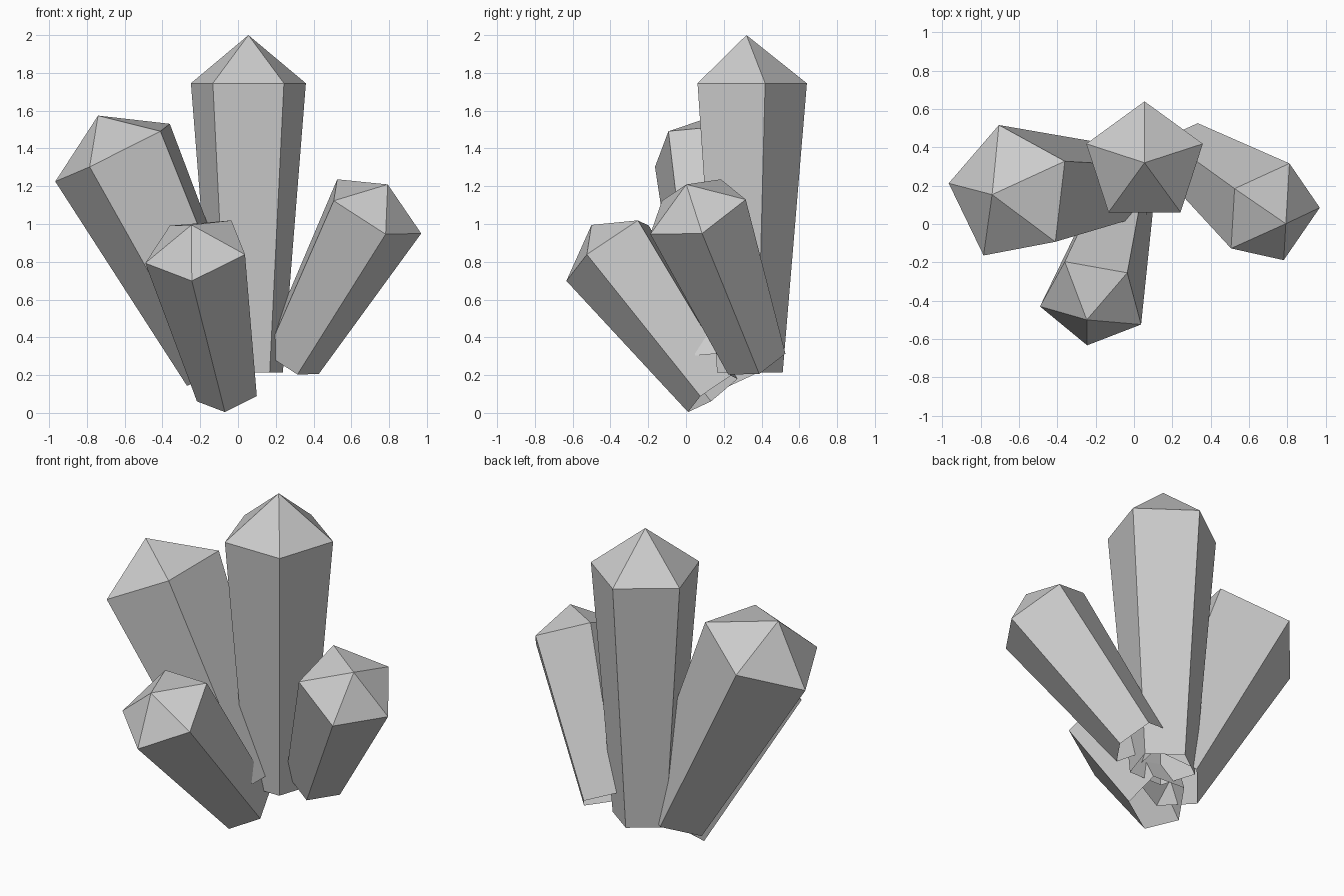
import bpy, bmesh, math
from mathutils import Vector

if "Cube" in bpy.data.objects:
    bpy.data.objects.remove(bpy.data.objects["Cube"])

TAPER = 0.6    # base radius relative to shoulder radius
TIP = 1 / 6    # tip height relative to shaft length


def crystal(name, base, shoulder, radius, corner):
    """Five-sided tapered shaft, open at the buried end, with a pointed cap.
    corner: one corner of the shoulder, which sets the twist."""
    base, shoulder = Vector(base), Vector(shoulder)
    shaft = shoulder - base
    n = shaft.normalized()
    u = Vector(corner) - shoulder
    u = (u - n * u.dot(n)).normalized()
    v = n.cross(u)

    bm = bmesh.new()

    def ring(center, r):
        return [bm.verts.new(center + r * (u * math.cos(a) + v * math.sin(a)))
                for a in (i * math.tau / 5 for i in range(5))]

    low = ring(base, radius * TAPER)
    high = ring(shoulder, radius)
    tip = bm.verts.new(shoulder + shaft * TIP)
    for i in range(5):
        j = (i + 1) % 5
        bm.faces.new((low[i], low[j], high[j], high[i]))
        bm.faces.new((high[i], high[j], tip))

    mesh = bpy.data.meshes.new(name)
    bm.to_mesh(mesh)
    bm.free()
    bpy.context.collection.objects.link(bpy.data.objects.new(name, mesh))


# Tall upright crystal at the back
crystal("tall_crystal", (0.055, 0.32, 0.215), (0.055, 0.32, 1.745), 0.32,
        (0.055, 0.64, 1.745))
# Wide crystal leaning left
crystal("left_crystal", (-0.077, 0.20, 0.238), (-0.646, 0.16, 1.383), 0.362,
        (-0.705, 0.51, 1.368))
# Short crystal leaning right
crystal("right_crystal", (0.277, 0.369, 0.282), (0.719, 0.054, 1.077), 0.283,
        (0.525, 0.185, 1.235))
# Short crystal leaning forward
crystal("front_crystal", (-0.054, 0.146, 0.106), (-0.219, -0.408, 0.868), 0.283,
        (-0.245, -0.635, 0.70))
